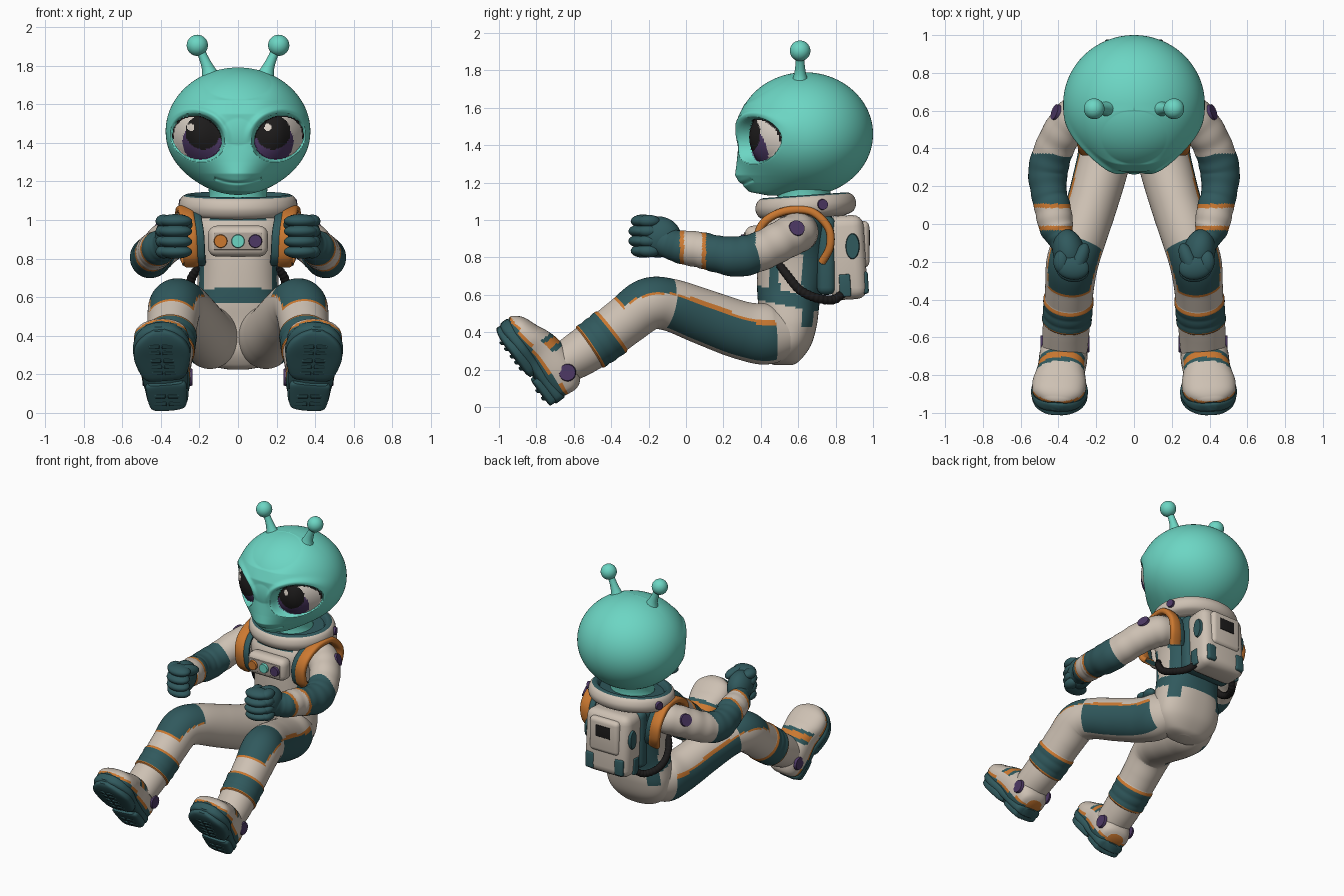
import bpy, bmesh, math
from math import sin, cos, pi, exp, hypot
from mathutils import Vector, Matrix, Euler

if "Cube" in bpy.data.objects:
    bpy.data.objects.remove(bpy.data.objects["Cube"])

COLOURS = {
    "skin": (0.15, 0.67, 0.55), "teal": (0.03, 0.1, 0.11), "cream": (0.61, 0.53, 0.45),
    "orange": (0.6, 0.19, 0.03), "purple": (0.075, 0.04, 0.13), "black": (0.012, 0.011, 0.011),
    "eye white": (0.72, 0.65, 0.58), "panel grey": (0.42, 0.36, 0.31)}
MATS = {}
for key, rgb in COLOURS.items():
    m = MATS[key] = bpy.data.materials.new(key)
    m.use_nodes = True
    m.diffuse_color = (*rgb, 1)
    m.node_tree.nodes["Principled BSDF"].inputs["Base Color"].default_value = (*rgb, 1)


def finish(name, bm, mat, mirror=False):
    """Colour the faces, shade them smooth and link the object."""
    bmesh.ops.recalc_face_normals(bm, faces=bm.faces)
    bm.normal_update()
    lay = bm.faces.layers.float.get("t")
    keys = []
    for f in bm.faces:
        key = mat if isinstance(mat, str) else mat(f.calc_center_median(), f.normal, f[lay] if lay else 0)
        if key not in keys:
            keys.append(key)
        f.material_index = keys.index(key)
        f.smooth = True
    for e in bm.edges:
        e.smooth = e.calc_face_angle(0) < 0.65
    if lay:
        bm.faces.layers.float.remove(lay)
    me = bpy.data.meshes.new(name)
    bm.to_mesh(me)
    bm.free()
    for key in keys:
        me.materials.append(MATS[key])
    ob = bpy.data.objects.new(name, me)
    bpy.context.collection.objects.link(ob)
    if mirror:
        ob.modifiers.new("Mirror", "MIRROR")
    return ob


def loft(name, pts, mat, mirror=False, n=40, k=8, p=2.0, flat=False, bump=None):
    """Skin through stations (x, y, z, half width, half depth) along a smooth path."""
    pts = [Vector(q) for q in pts]
    path = []
    for i in range(len(pts) - 1):
        a, b, c, d = pts[max(i - 1, 0)], pts[i], pts[i + 1], pts[min(i + 2, len(pts) - 1)]
        for j in range(k + (i == len(pts) - 2)):
            s = j / k
            path.append(b + ((c - a) * s + (2 * a - 5 * b + 4 * c - d) * s * s
                             + (3 * b - a - 3 * c + d) * s ** 3) / 2)
    bm = bmesh.new()
    lay = bm.faces.layers.float.new("t")
    rings = []
    for i, q in enumerate(path):
        tan = (path[min(i + 1, len(path) - 1)] - path[max(i - 1, 0)]).to_3d()
        tan = Vector((0, 0, 1)) if flat else tan.normalized()
        side = (Vector((1, 0, 0)) - tan * tan.x).normalized()
        up = tan.cross(side)
        g = bump(i / k) if bump else 1
        ring = []
        for j in range(n):
            ca, sa = cos(2 * pi * j / n), sin(2 * pi * j / n)
            u = math.copysign(abs(ca) ** (2 / p), ca) * max(q[3], 0.002) * g
            v = math.copysign(abs(sa) ** (2 / p), sa) * max(q[4], 0.002) * g
            ring.append(bm.verts.new(q.to_3d() + side * u + up * v))
        rings.append(ring)
    for i in range(len(rings) - 1):
        for j in range(n):
            h = (j + 1) % n
            f = bm.faces.new((rings[i][j], rings[i][h], rings[i + 1][h], rings[i + 1][j]))
            f[lay] = (i + 0.5) / k
    bm.faces.new(rings[0])
    bm.faces.new(rings[-1])[lay] = len(pts) - 1
    return finish(name, bm, mat, mirror)


def box(name, loc, size, mat, bevel=0.02, rot=(0, 0, 0), mirror=False):
    bm = bmesh.new()
    bmesh.ops.create_cube(bm, size=1)
    bmesh.ops.scale(bm, vec=size, verts=bm.verts)
    bmesh.ops.bevel(bm, geom=bm.edges[:], offset=bevel, segments=4, profile=0.5, affect="EDGES")
    bm.transform(Matrix.Translation(loc) @ Euler(rot).to_matrix().to_4x4())
    return finish(name, bm, mat, mirror)


def ball(name, loc, radii, mat, mirror=False, rot=(0, 0, 0)):
    bm = bmesh.new()
    bmesh.ops.create_uvsphere(bm, u_segments=32, v_segments=20, radius=1)
    bm.transform(Matrix.LocRotScale(Vector(loc), Euler(rot), Vector(radii)))
    return finish(name, bm, mat, mirror)


def disc(name, loc, normal, r, depth, mat, mirror=False, stretch=1):
    bm = bmesh.new()
    bmesh.ops.create_cone(bm, cap_ends=True, segments=32, radius1=r, radius2=r * 0.9, depth=depth)
    rot = Vector(normal).to_track_quat("Z", "Y")
    bm.transform(Matrix.LocRotScale(Vector(loc), rot, Vector((1, stretch, 1))))
    return finish(name, bm, mat, mirror)


# Head: sphere with tapered jaw, forward face, eye sockets and smile
FACE = [(1.12, .5), (1.15, .34), (1.2, .285), (1.24, .262), (1.3, .27), (1.4, .28), (1.55, .277), (1.62, .312), (1.8, .62)]


def face_y(z):
    for (z0, y0), (z1, y1) in zip(FACE, FACE[1:]):
        if z <= z1:
            return y0 + (y1 - y0) * (z - z0) / (z1 - z0)
    return 0.62


def eye_dist(x, z):
    u, w = abs(x) - 0.212, z - 1.427
    return hypot((u * cos(.45) + w * sin(.45)) / 0.132, (w * cos(.45) - u * sin(.45)) / 0.11)


def smooth(v):
    v = min(max(v, 0), 1)
    return v * v * (3 - 2 * v)


def head_colour(c, n, t):
    e = eye_dist(c.x, c.z)
    if e > 1 or c.y > 0.62:
        return "skin"
    u = abs(c.x)
    glint = -0.245 if c.x < 0 else 0.155
    if hypot(c.x - glint, c.z - 1.48) < 0.019:
        return "eye white"
    if hypot(u - 0.182, c.z - 1.455) < 0.09 or (e > 0.94 and c.z > 1.42):
        return "black"
    return "purple" if hypot(u - 0.18, c.z - 1.405) < 0.108 else "eye white"


bm = bmesh.new()
bmesh.ops.create_uvsphere(bm, u_segments=240, v_segments=180, radius=1)
for v in bm.verts:
    r, az = hypot(v.co.x, v.co.y), math.atan2(v.co.x, -v.co.y)
    az -= 0.5 * sin(az)
    x, y, z = 0.375 * r * sin(az), 0.635 - 0.365 * r * cos(az), 1.46 + 0.33 * v.co.z
    x *= 1 - 0.1 * max(0, (1.4 - z) / 0.27) ** 2
    if y < 0.635:
        y += min(0, face_y(z) - y) * exp(-(x / 0.14) ** 2)
        e = eye_dist(x, z)
        depth = 0.03 + 0.045 * smooth((0.24 - abs(x)) / 0.14)
        y += depth * smooth((1.12 - e) / 0.14) - 0.02 * max(0, 1 - e * e)
        y -= 0.016 * exp(-((e - 1.28) / 0.14) ** 2) * smooth((z - 1.36) / 0.12) * smooth(abs(x) / 0.1)
        if abs(x) < 0.12:
            y += 0.009 * exp(-((z - 1.192 - 1.6 * x * x) / 0.008) ** 2)
    v.co = (x, y, z)
finish("head", bm, head_colour)
loft("neck", [(0, .63, 1.04, .17, .15), (0, .63, 1.12, .15, .14), (0, .63, 1.2, .16, .15)], "skin")
loft("antennae", [(.13, .61, 1.7, .07, .06), (.152, .61, 1.775, .036, .034), (.178, .61, 1.84, .024, .024),
                  (.205, .61, 1.9, .024, .024)], "skin", True, n=20)
ball("antenna_tips", (.211, .61, 1.905), (.055,) * 3, "skin", True)


# Suit body from seat to shoulders, with a belt that dips at the back
def body_colour(c, n, t):
    belt = c.z + .2 * (c.y - .4)
    if .57 < belt < .645 or (c.z > 1.0 and abs(c.x) < .14):
        return "teal"
    if belt > .645 and (c.y > .655 or (abs(n.x) > .8 and c.z < .85 and c.y < .5)):
        return "teal"
    return "teal" if c.z > .43 and abs(n.x) > .4 and c.y > .62 else "cream"


loft("suit_body", [(0, .52, .225, .05, .05), (0, .52, .25, .15, .09), (0, .53, .33, .225, .138), (0, .55, .44, .24, .15),
                   (0, .55, .56, .222, .165), (0, .56, .65, .21, .18), (0, .57, .8, .215, .19), (0, .58, .94, .25, .19),
                   (0, .6, 1.01, .25, .18), (0, .62, 1.07, .2, .16)], body_colour, n=80, k=10, p=2.4, flat=True)
collar = loft("collar", [(0, .64, 1.01, .24, .2), (0, .64, 1.03, .29, .25), (0, .64, 1.07, .306, .27),
                         (0, .64, 1.11, .298, .26), (0, .64, 1.13, .275, .235), (0, .64, 1.13, .25, .21),
                         (0, .64, 1.1, .23, .19)],
              lambda c, n, t: "teal" if t > 3.6 else "cream", n=64, k=6, flat=True)
pivot = Matrix.Translation((0, .64, 1.08))
collar.data.transform(pivot @ Matrix.Rotation(0.07, 4, "X") @ pivot.inverted())
disc("collar_buttons", (.288, .73, 1.083), (1, .3, 0), .03, .024, "purple", True)

# Chest control panel
box("chest_panel", (0, .37, .89), (.31, .11, .16), "cream", .045)
box("chest_panel_inset", (0, .315, .89), (.25, .008, .09), "panel grey", .003)
for name, x, col in (("right", -.09, "orange"), ("middle", 0, "skin"), ("left", .09, "purple")):
    disc(name + "_chest_button", (x, .307, .89), (0, -1, 0), .036, .025, col)

# Harness straps around the shoulders, backpack and hoses
STRAP = [(.24, .45, .77), (.245, .4, .82), (.25, .385, .92), (.262, .43, 1.0), (.272, .54, 1.05),
         (.285, .67, 1.045), (.29, .76, .96), (.28, .77, .86), (.25, .73, .78)]
loft("harness_straps", [(*q, .04, .022) for q in STRAP], "orange", True, n=20, p=3)
loft("harness_edging", [(x - .02, y, z, .055, .014) for x, y, z in STRAP], "teal", True, n=20, p=3)
box("backpack_base", (0, .75, .81), (.38, .1, .42), "teal", .04)
box("backpack", (0, .86, .8), (.36, .2, .45), "cream", .06, (.06, 0, 0))
box("backpack_lid", (0, .945, .87), (.24, .07, .25), "cream", .03)
box("backpack_vent", (0, .98, .905), (.12, .008, .085), "black", .003)
disc("backpack_side_pads", (.182, .89, .86), (1, 0, 0), .038, .02, "teal", True, 1.9)
box("backpack_lower_pads", (.12, .955, .665), (.07, .04, .12), "teal", .015, (.06, 0, 0), True)
box("backpack_side_feet", (.178, .85, .65), (.02, .06, .12), "teal", .008, (.06, 0, 0), True)
loft("air_hoses", [(.2, .5, .76, .02, .02), (.24, .545, .7, .023, .023), (.255, .61, .625, .024, .024),
                   (.245, .7, .583, .024, .024), (.2, .79, .575, .024, .024), (.15, .85, .62, .022, .022)],
     "black", True, n=16, k=24, bump=lambda t: 1 + .05 * sin(t * 26))


# Arms with cuffs
def arm_colour(c, n, t):
    if t < 2.95 or (c.y > .37 and t < 3.4):
        return "cream"
    if .085 < c.y < .107 or -.033 < c.y < -.01:
        return "orange"
    return "cream" if -.01 <= c.y <= .085 else "teal"


loft("arms", [(.2, .62, .94, .09, .1), (.285, .59, .93, .108, .108), (.362, .51, .89, .105, .107), (.422, .4, .835, .103, .105),
              (.455, .28, .805, .105, .108), (.45, .16, .82, .094, .098), (.43, .08, .84, .096, .096),
              (.41, -.02, .855, .09, .09), (.385, -.08, .87, .07, .08), (.36, -.13, .89, .07, .08)],
     arm_colour, True, k=16, bump=lambda t: 1 + .012 * sin(t * 9))
disc("shoulder_badges", (.404, .588, .952), (.85, .3, .35), .047, .04, "purple", True)

# Gloves: palm, four curled fingers, thumb
ball("glove_palms", (.345, -.15, .91), (.085, .125, .11), "teal", True, (0, 0, -.2))
for i, name in enumerate(("little", "ring", "middle", "index")):
    z = .835 + i * .053
    ball(name + "_fingers", (.325, -.23 - .012 * (i in (1, 2)), z), (.088, .065, .036), "teal", True, (0, 0, .15))
    ball(name + "_knuckles", (.385, -.2, z), (.042, .06, .034), "teal", True)
ball("thumbs", (.285, -.18, .985), (.04, .085, .04), "teal", True, (-.2, 0, .4))


# Legs with side panels, knee pads and ribbed ankles
def leg_colour(c, n, t):
    if 6.65 < t < 7.5:
        return "teal"
    if 6.56 < t < 7.6:
        return "orange"
    if 4.15 < t < 5.88 and n.z > .33:
        return "teal" if t < 5.8 and n.z > .38 else "orange"
    if .9 < t < 4.1 and n.x > .5 and n.z < .38:
        return "teal" if n.z < .27 else "orange"
    return "cream"


loft("legs", [(.12, .6, .41, .09, .1), (.14, .45, .39, .14, .16), (.17, .3, .41, .14, .155), (.225, .1, .48, .135, .148),
              (.285, -.08, .545, .135, .14), (.325, -.2, .55, .138, .14), (.34, -.32, .465, .13, .132),
              (.35, -.45, .365, .125, .128), (.36, -.56, .29, .124, .122), (.365, -.66, .23, .12, .11)],
     leg_colour, True, n=64, k=18,
     bump=lambda t: 1 + (.03 + .03 * abs(sin((t - 6.5) * 8)) if 6.56 < t < 7.6 else 0))

# Boots: s runs from heel to toe along the tilted sole, h rises from it
D, U, TILT = Vector((0, -.6, .8)), Vector((0, .8, .6)), -.927
HEEL = Vector((0, -.735, .012))


def sole_point(s, h, x=0):
    return HEEL + D * s + U * h + Vector((.36 + .1 * s + x, 0, 0))


def along_sole(name, rows, mat, p=2.0):
    loft(name, [(*sole_point(s, h), a, b) for s, h, a, b in rows], mat, True, p=p, k=14)


def boot_colour(c, n, t):
    s, h = (c - HEEL).dot(D), (c - HEEL).dot(U)
    if h < .12:
        return "orange" if h > .105 else "teal"
    if n.dot(U) > .3:
        if .21 < s < .235 or .275 < s < .3:
            return "teal"
        if .235 <= s <= .275:
            return "orange"
    return "cream"


along_sole("boots", [(-.01, .12, .06, .05), (.02, .125, .105, .09), (.12, .14, .126, .12), (.25, .14, .126, .11),
                     (.35, .12, .143, .092), (.43, .11, .13, .072), (.475, .1, .08, .045), (.487, .095, .04, .02)],
           boot_colour, 2.4)
along_sole("midsoles", [(-.015, .065, .05, .03), (.01, .065, .1, .035), (.13, .065, .115, .038), (.23, .065, .125, .038),
                        (.34, .068, .151, .04), (.43, .07, .13, .042), (.48, .075, .085, .035), (.5, .075, .03, .02)],
           "teal", 3)
along_sole("heels", [(-.005, .035, .06, .03), (.015, .035, .095, .034), (.13, .035, .106, .034), (.16, .035, .09, .03)],
           "teal", 4)
along_sole("foresoles", [(.185, .035, .09, .026), (.22, .035, .12, .034), (.33, .035, .147, .034), (.41, .035, .128, .034),
                         (.465, .04, .08, .03), (.49, .045, .03, .02)], "teal", 4)
for s in (.04, .09, .24, .28, .32, .37, .41):
    for side in (-1, 1):
        box("tread_bar", sole_point(s, .003, side * .045), (.08, .02, .012), "teal", .004, (TILT, 0, side * .3), True)
for name, side in (("outer", 1), ("inner", -1)):
    disc(name + "_boot_badges", (.366 + side * .121, -.635, .185), (side, 0, 0), .048, .018, "purple", True)
